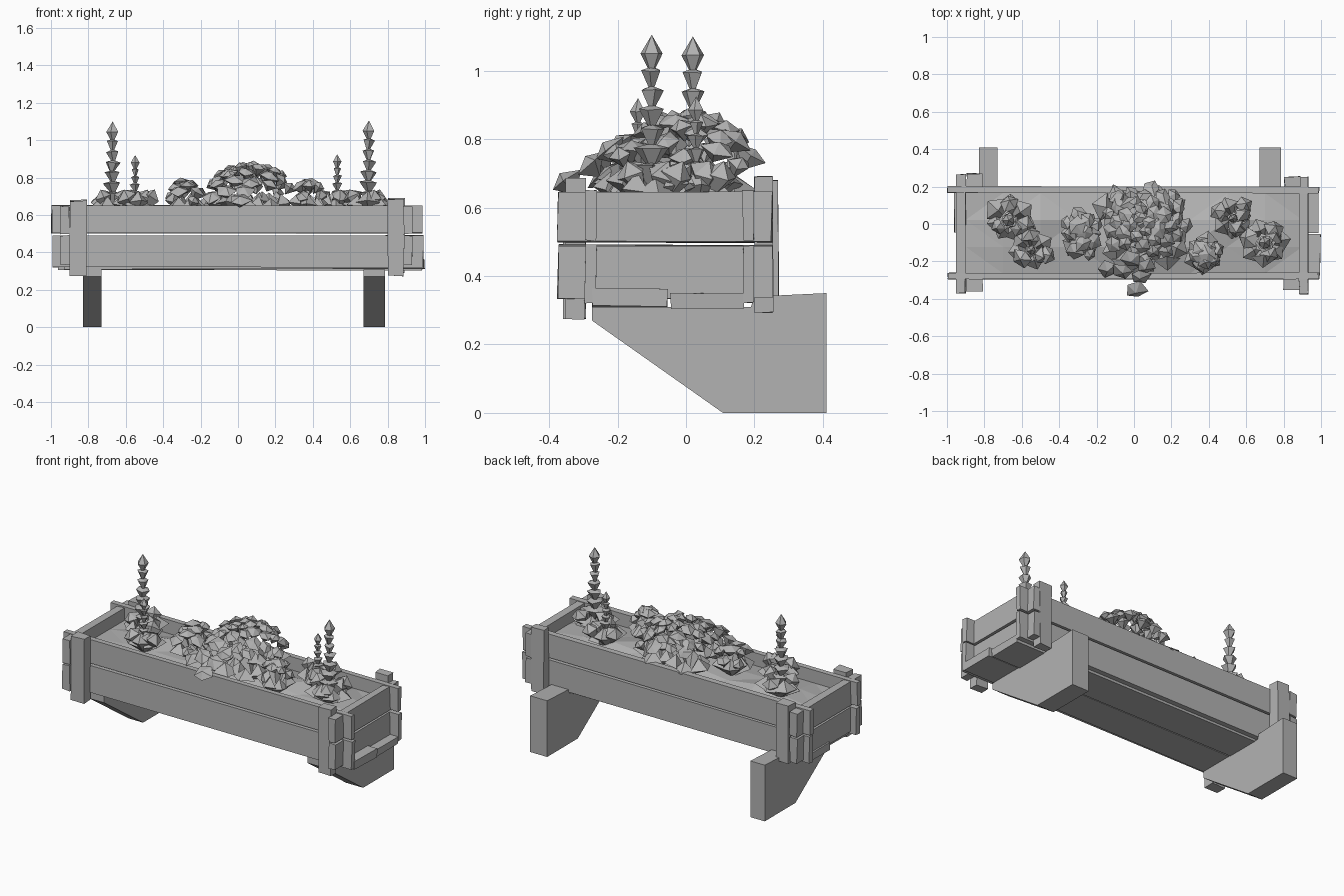
import bpy
import bmesh
import math
import random
from mathutils import Vector

random.seed(4)
cube = bpy.data.objects.get("Cube")
if cube:
    bpy.data.objects.remove(cube, do_unlink=True)

grey = bpy.data.materials.new("plain_grey")
grey.use_nodes = True
grey.diffuse_color = (0.45, 0.45, 0.45, 1)
grey.node_tree.nodes["Principled BSDF"].inputs["Base Color"].default_value = (0.45, 0.45, 0.45, 1)


def finish(name, bm):
    bmesh.ops.recalc_face_normals(bm, faces=bm.faces)
    mesh = bpy.data.meshes.new(name)
    bm.to_mesh(mesh)
    bm.free()
    mesh.materials.append(grey)
    obj = bpy.data.objects.new(name, mesh)
    bpy.context.scene.collection.objects.link(obj)
    return obj


def board(name, xs, ys, zs, wobble=0.003):
    """Rough-sawn plank: a box with slightly uneven corners."""
    bm = bmesh.new()
    bmesh.ops.create_cube(bm, size=1)
    for v in bm.verts:
        for i, (lo, hi) in enumerate((xs, ys, zs)):
            v.co[i] = (lo if v.co[i] < 0 else hi) + random.uniform(-wobble, wobble)
    return finish(name, bm)


def shard(bm, pos, axis, r, up, down, sides=5, rough=0.25):
    """Faceted bud: an uneven double pyramid along an axis."""
    rot = Vector((0, 0, 1)).rotation_difference(Vector(axis)).to_matrix()
    pos = Vector(pos)
    spin = random.uniform(0, math.tau)
    ring = []
    for i in range(sides):
        a = spin + math.tau * i / sides
        k = r * random.uniform(1 - rough, 1 + rough)
        lift = random.uniform(-rough, rough) * r * 0.5
        ring.append(bm.verts.new(pos + rot @ Vector((k * math.cos(a), k * math.sin(a), lift))))
    top = bm.verts.new(pos + rot @ Vector((0, 0, up)))
    tip = bm.verts.new(pos + rot @ Vector((0, 0, -down)))
    for a, b in zip(ring, ring[1:] + ring[:1]):
        bm.faces.new((a, b, top))
        bm.faces.new((b, a, tip))


def rosette(bm, x, y, r, z, leaves=6):
    """Ring of broad folded leaves rising from the soil."""
    spin = random.uniform(0, math.tau)
    for i in range(leaves):
        a = spin + math.tau * i / leaves
        k = r * random.uniform(0.8, 1.1)
        out = Vector((math.cos(a), math.sin(a), 0))
        side = Vector((-out.y, out.x, 0)) * k * 0.48
        c = Vector((x, y, 0))
        h = z + random.uniform(-0.02, 0.02)
        base = bm.verts.new(c + Vector((0, 0, 0.58)))
        ridge = bm.verts.new(c + out * k * 0.5 + Vector((0, 0, h)))
        tip = bm.verts.new(c + out * k + Vector((0, 0, h - 0.05)))
        left, right = (bm.verts.new(c + out * k * 0.6 + s * side + Vector((0, 0, h - 0.06))) for s in (1, -1))
        for f in ((base, ridge, left), (ridge, tip, left), (base, right, ridge), (ridge, right, tip),
                  (base, left, tip), (base, tip, right)):
            bm.faces.new(f)


# Long side planks in two rows, running past the ends
for side, y0, y1 in (("front", -0.295, -0.262), ("back", 0.165, 0.2)):
    board(side + "_lower_plank", (-0.99, 0.99), (y0, y1), (0.322, 0.49))
    board(side + "_upper_plank", (-0.997, 0.985), (y0, y1), (0.503, 0.652))

# End planks in two rows, crossing the long planks
for side, x0, x1, y0, y1 in (("right", -0.95, -0.9, -0.37, 0.265), ("left", 0.885, 0.93, -0.375, 0.25)):
    board(side + "_lower_end_plank", (x0, x1), (y0, y1), (0.335, 0.49))
    board(side + "_upper_end_plank", (x0, x1), (y0, y1), (0.5, 0.645))

# Floor boards whose ends stick out
board("front_floor_board", (-0.93, 0.997), (-0.275, -0.055), (0.312, 0.365))
board("back_floor_board", (-0.96, 0.985), (-0.045, 0.17), (0.305, 0.352))

# Corner posts outside the long planks
board("front_right_post", (-0.9, -0.81), (-0.36, -0.295), (0.275, 0.675))
board("front_left_post", (0.8, 0.885), (-0.35, -0.295), (0.275, 0.685))
board("back_right_post", (-0.895, -0.81), (0.2, 0.27), (0.32, 0.68))
board("back_left_post", (0.805, 0.89), (0.2, 0.253), (0.292, 0.692))

# Wall brackets with a sloping underside
profile = [(-0.275, 0.31), (-0.275, 0.27), (0.108, 0), (0.41, 0), (0.41, 0.35), (0.2, 0.34), (0.19, 0.31)]
for side, x0, x1 in (("right", -0.83, -0.73), ("left", 0.67, 0.787)):
    bm = bmesh.new()
    face = bm.faces.new([bm.verts.new((x0, y, z)) for y, z in profile])
    solid = bmesh.ops.extrude_face_region(bm, geom=[face])
    moved = [g for g in solid["geom"] if isinstance(g, bmesh.types.BMVert)]
    bmesh.ops.translate(bm, verts=moved, vec=(x1 - x0, 0, 0))
    finish(side + "_bracket", bm)

# Soil with a gentle uneven mound
bm = bmesh.new()
bmesh.ops.create_grid(bm, x_segments=9, y_segments=3, size=1)
for v in bm.verts:
    edge = abs(v.co.x) > 0.99 or abs(v.co.y) > 0.99
    v.co = (v.co.x * 0.9, v.co.y * 0.215 - 0.05, 0.57 if edge else 0.6 + random.uniform(-0.015, 0.02))
bmesh.ops.triangulate(bm, faces=bm.faces)
finish("soil", bm)

# Tall flower spikes: a rosette of leaves, stacked buds and a pointed tip
spikes = [("right_tall", -0.67, 0.02, 1.1, 1), ("right_short", -0.55, -0.14, 0.92, 0.72),
          ("left_short", 0.53, 0.03, 0.925, 0.72), ("left_tall", 0.7, -0.1, 1.105, 1)]
for name, x, y, top, s in spikes:
    bm = bmesh.new()
    rosette(bm, x, y, 0.14 * (0.4 + 0.6 * s), 0.71, 7)
    for i in range(4):
        a = i * 2.2 + x
        d = 0.06 + 0.03 * (i % 2)
        shard(bm, (x + d * math.cos(a), y + d * math.sin(a), 0.7), (math.cos(a) / 2, math.sin(a) / 2, 1), 0.05, 0.04, 0.09)
    finish(name + "_spike_leaves", bm)
    bm = bmesh.new()
    shard(bm, (x, y, top - 0.055 * s), (0, 0, 1), 0.034 * s, 0.055 * s, 0.065 * s, 5, 0.05)
    z, r = top - 0.105 * s, 0.029 * s
    while z > 0.68:
        shard(bm, (x, y, z), (random.uniform(-0.1, 0.1), 0, 1), r, 0.012 * s, 0.07 * s, 5, 0.15)
        z -= 0.056 * s
        r += 0.005 * s
    finish(name + "_spike", bm)

# Broad leaves below the flower bushes
bm = bmesh.new()
for x, y, r in ((-0.02, -0.12, 0.17), (0.13, 0.05, 0.16), (-0.07, 0.07, 0.15), (0.17, -0.1, 0.14),
                (-0.28, -0.05, 0.13), (0.38, -0.16, 0.12)):
    rosette(bm, x, y, r, 0.71)
finish("bush_leaves", bm)

# Flower heads spread over domes by the golden angle
domes = [("middle", 0.06, 0.01, 0.23, 0.2, 0.73, 0.86, 38), ("right", -0.28, -0.04, 0.1, 0.14, 0.68, 0.77, 11),
         ("left", 0.38, -0.16, 0.08, 0.08, 0.69, 0.79, 9)]
for name, cx, cy, rx, ry, low, high, count in domes:
    bm = bmesh.new()
    for i in range(count):
        r = math.sqrt((i + 0.3) / count)
        a = i * 2.4
        ux, uy = r * math.cos(a), r * math.sin(a)
        z = low + (high - low) * (1 - r ** 3) + random.uniform(-0.015, 0.015)
        axis = (ux * 0.8 + random.uniform(-0.2, 0.2), uy * 0.8 + random.uniform(-0.2, 0.2), 1)
        shard(bm, (cx + rx * ux, cy + ry * uy, z), axis, random.uniform(0.035, 0.052), 0.022, 0.05)
    finish(name + "_bush_flowers", bm)

# Flowers spilling over the front
bm = bmesh.new()
for x, y, z in ((0.01, -0.355, 0.68), (-0.14, -0.24, 0.7), (-0.06, -0.25, 0.73), (0.03, -0.28, 0.73),
                (0.06, -0.23, 0.77), (-0.02, -0.19, 0.79)):
    shard(bm, (x, y, z), (x, -0.7, 1), 0.055, 0.025, 0.05)
finish("spilling_flowers", bm)
